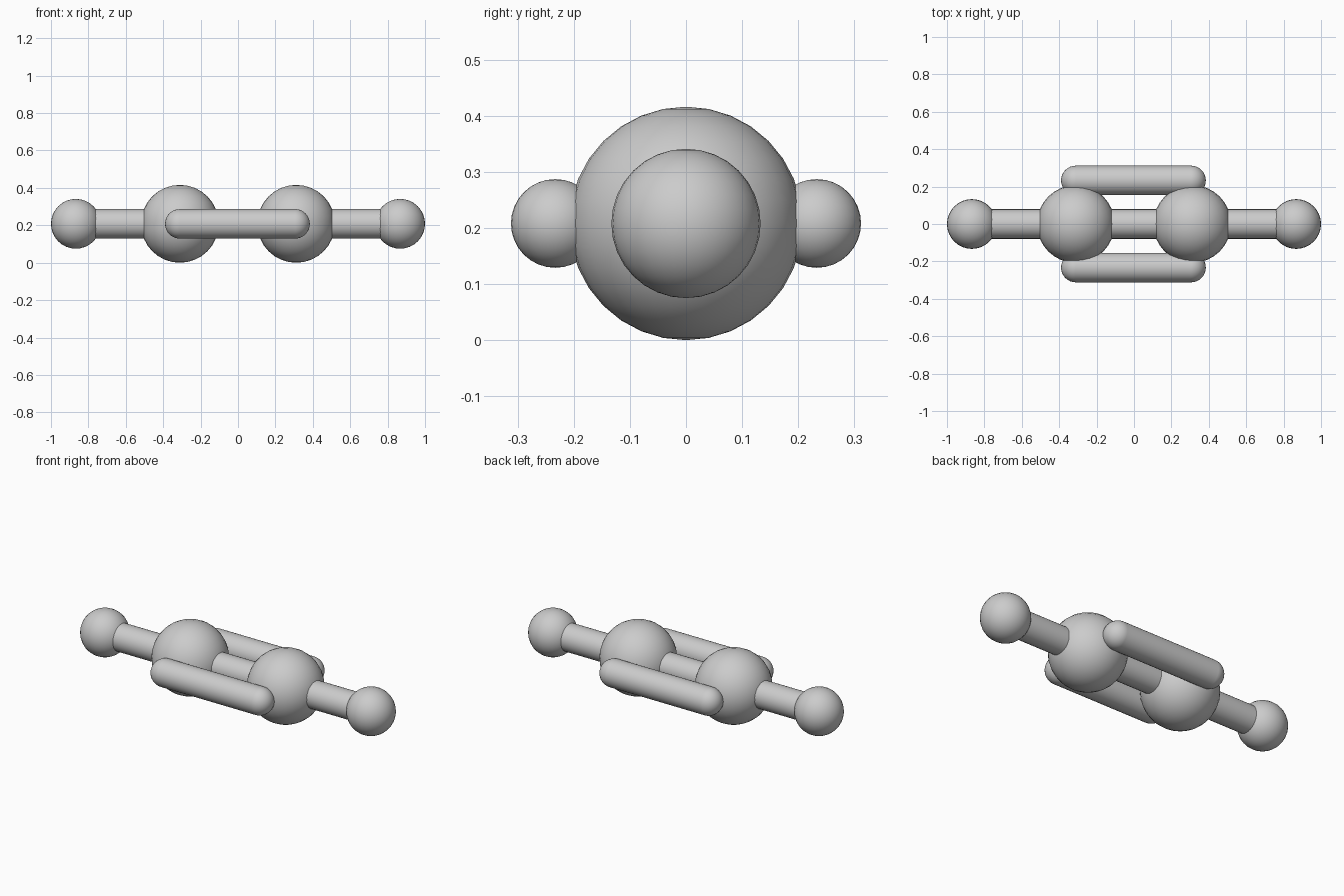
import bpy
from math import pi

if "Cube" in bpy.data.objects:
    bpy.data.objects.remove(bpy.data.objects["Cube"])

Z = 0.208          # height of the molecule axis
CARBON_X, CARBON_R = 0.311, 0.208
HYDROGEN_X, HYDROGEN_R = 0.867, 0.133
BOND_R = 0.079


def smooth(name):
    obj = bpy.context.object
    obj.name = name
    bpy.ops.object.shade_smooth_by_angle(angle=0.7)
    return obj


def ball(name, x, y, r, rings=16):
    bpy.ops.mesh.primitive_uv_sphere_add(segments=32, ring_count=rings, radius=r,
                                         location=(x, y, Z))
    return smooth(name)


def rod(name, x0, x1, y=0.0):
    bpy.ops.mesh.primitive_cylinder_add(vertices=32, radius=BOND_R, depth=x1 - x0,
                                        location=((x0 + x1) / 2, y, Z),
                                        rotation=(0, pi / 2, 0))
    return smooth(name)


# Atoms and the outer bonds, mirrored left and right
for side, s in (("left", -1), ("right", 1)):
    ball(f"large_atom_{side}", s * CARBON_X, 0, CARBON_R)
    ball(f"small_atom_{side}", s * HYDROGEN_X, 0, HYDROGEN_R)
    a, b = sorted((s * CARBON_X, s * HYDROGEN_X))
    rod(f"outer_bond_{side}", a, b)

# Central bond
rod("centre_bond", -CARBON_X, CARBON_X)

# Round-ended side bonds, front and back
for side, s in (("front", -1), ("back", 1)):
    y = s * 0.233
    rod(f"side_bond_{side}", -CARBON_X, 0.305, y)
    ball(f"side_bond_{side}_left_end", -CARBON_X, y, BOND_R)
    ball(f"side_bond_{side}_right_end", 0.305, y, BOND_R)
